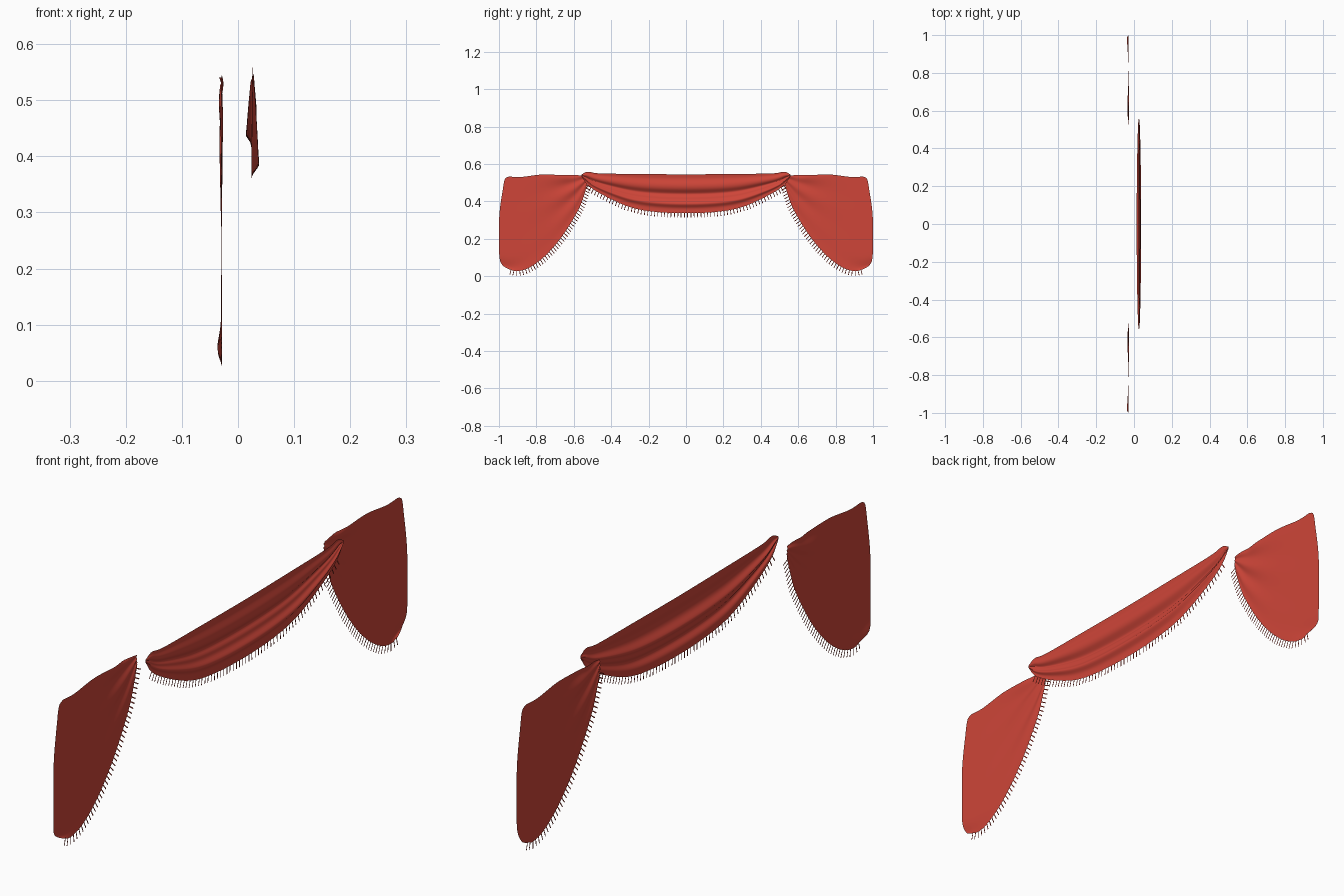
import bpy, math
from mathutils import Vector

if "Cube" in bpy.data.objects:
    bpy.data.objects.remove(bpy.data.objects["Cube"])


def mat(name, col):
    m = bpy.data.materials.new(name)
    m.diffuse_color = (*col, 1)
    m.use_nodes = True
    m.node_tree.nodes["Principled BSDF"].inputs["Base Color"].default_value = m.diffuse_color
    return m


RED = mat("red_cloth", (0.62, 0.06, 0.04))


def spline(pts, n):
    """Smooth curve through pts, resampled to n+1 evenly spaced points."""
    p = [Vector(q) for q in pts]
    p = [2 * p[0] - p[1]] + p + [2 * p[-1] - p[-2]]
    dense = []
    for i in range(1, len(p) - 2):
        a, b, c, d = p[i - 1:i + 3]
        for k in range(40):
            t = k / 40
            dense.append(0.5 * (2 * b + (c - a) * t + (2 * a - 5 * b + 4 * c - d) * t * t
                                + (3 * b - a - 3 * c + d) * t ** 3))
    dense.append(p[-2])
    dist = [0]
    for a, b in zip(dense, dense[1:]):
        dist.append(dist[-1] + (b - a).length)
    out, j = [], 0
    for i in range(n + 1):
        s = dist[-1] * i / n
        while j < len(dense) - 2 and dist[j + 1] < s:
            j += 1
        f = (s - dist[j]) / (dist[j + 1] - dist[j])
        out.append(dense[j].lerp(dense[j + 1], f))
    return out


def bump(x, centre, width):
    return math.exp(-((x - centre) / width) ** 2)


def make(name, verts, faces, flip=False):
    me = bpy.data.meshes.new(name)
    me.from_pydata(verts, [], [f[::-1] for f in faces] if flip else faces)
    me.materials.append(RED)
    ob = bpy.data.objects.new(name, me)
    bpy.context.collection.objects.link(ob)
    return ob


def cloth(name, point, nu, nv, side=1):
    """Draped sheet from point(i, j) -> (x, y, z), mirrored in y by side."""
    verts = []
    for i in range(nu + 1):
        for j in range(nv + 1):
            x, y, z = point(i, j)
            verts.append((x, side * y, z))
    w = nv + 1
    faces = [(i * w + j, i * w + j + 1, (i + 1) * w + j + 1, (i + 1) * w + j)
             for i in range(nu) for j in range(nv)]
    ob = make(name, verts, faces, side < 0)
    ob.data.shade_smooth()
    return ob


def fringe(name, hem, depth, count, first, last, length, side=1):
    """Flat threads hanging square to a hem curve in the y-z plane."""
    verts, faces, n = [], [], len(hem) - 1
    for k in range(count):
        t = first + (last - first) * k / (count - 1)
        i = min(max(round(t * n), 1), n - 1)
        tan = (hem[i + 1] - hem[i - 1]).normalized()
        out = Vector((tan.y, -tan.x))
        if out.y > 0:
            out = -out
        out = (out + Vector((0, -0.25))).normalized()
        a, b = hem[i] - out * 0.003, hem[i] + out * length
        w = Vector((-out.y, out.x)) * 0.002
        s = len(verts)
        verts += [(depth(i / n), side * q.x, q.y) for q in (a - w, a + w, b + w, b - w)]
        faces.append((s, s + 1, s + 2, s + 3))
    return make(name, verts, faces, side < 0)


# Centre swag: ruled between its top edge and its curved hem
NU, NV = 96, 40
half_top = [(-0.56, 0.543), (-0.525, 0.559), (-0.46, 0.55), (-0.25, 0.547)]
half_hem = [(-0.56, 0.535), (-0.52, 0.483), (-0.43, 0.427), (-0.30, 0.37), (-0.17, 0.345)]
mirror = lambda h, mid: h + [mid] + [(-y, z) for y, z in reversed(h)]
top = spline(mirror(half_top, (0, 0.545)), NU)
hem = spline(mirror(half_hem, (0, 0.337)), NU)
section = spline([(0, .027), (.12, .025), (.27, .033), (.38, .030), (.50, .014),
                  (.58, .022), (.66, .026), (.76, .038), (.87, .025), (1, .024)], NV)


def swag_point(i, j):
    v = section[j].x
    q = top[i].lerp(hem[i], v)
    e = math.sin(math.pi * i / NU) ** 0.5 if 0 < i < NU else 0
    return 0.026 + (section[j].y - 0.026) * e, q.x, q.y


cloth("centre_swag", swag_point, NU, NV)
dense_hem = spline([tuple(p) for p in hem], 600)
fringe("centre_fringe", dense_hem, lambda t: 0.0245, 64, 0.05, 0.95, 0.024)

# Side tails: top edge, fringed hem and bulging outer edge
PU, PV = 60, 48
p_top = spline([(0.53, 0.535), (0.57, 0.54), (0.66, 0.541), (0.77, 0.544),
                (0.88, 0.531), (0.945, 0.533)], PU)
p_hem = spline([(0.526, 0.50), (0.545, 0.435), (0.58, 0.347), (0.665, 0.21), (0.755, 0.107),
                (0.835, 0.048), (0.90, 0.027), (0.945, 0.037)], PU)
p_out = spline([(0.945, 0.533), (0.968, 0.52), (0.98, 0.46), (0.997, 0.34), (1.0, 0.22),
                (0.997, 0.10), (0.98, 0.058), (0.945, 0.037)], PV)


def tail_point(i, j):
    u, v = i / PU, j / PV
    q = p_top[i].lerp(p_hem[i], v)
    q = q + (p_out[j] - p_out[0].lerp(p_out[-1], v)) * u ** 2
    # folds fan out from the gathered inner corner and fade away
    x = -0.030 + 0.0045 * math.sin(v * 17 + 0.6) * bump(u, 0.25, 0.28) * (1 - v) ** 0.5
    x -= 0.006 * bump(u, 0.17, 0.08) * bump(v, 0, 0.12)
    x -= 0.007 * bump(u, 1, 0.12) * bump(v, 0.92, 0.06)
    x += 0.002 * bump(v, 1, 0.06) * u
    return x, q.x, q.y


tail_hem = spline([tuple(p) for p in p_hem], 600)
for label, side in (("right", 1), ("left", -1)):
    cloth(label + "_tail", tail_point, PU, PV, side)
    fringe(label + "_fringe", tail_hem, lambda t: -0.030 + 0.002 * t, 42, 0.02, 0.985, 0.026, side)
